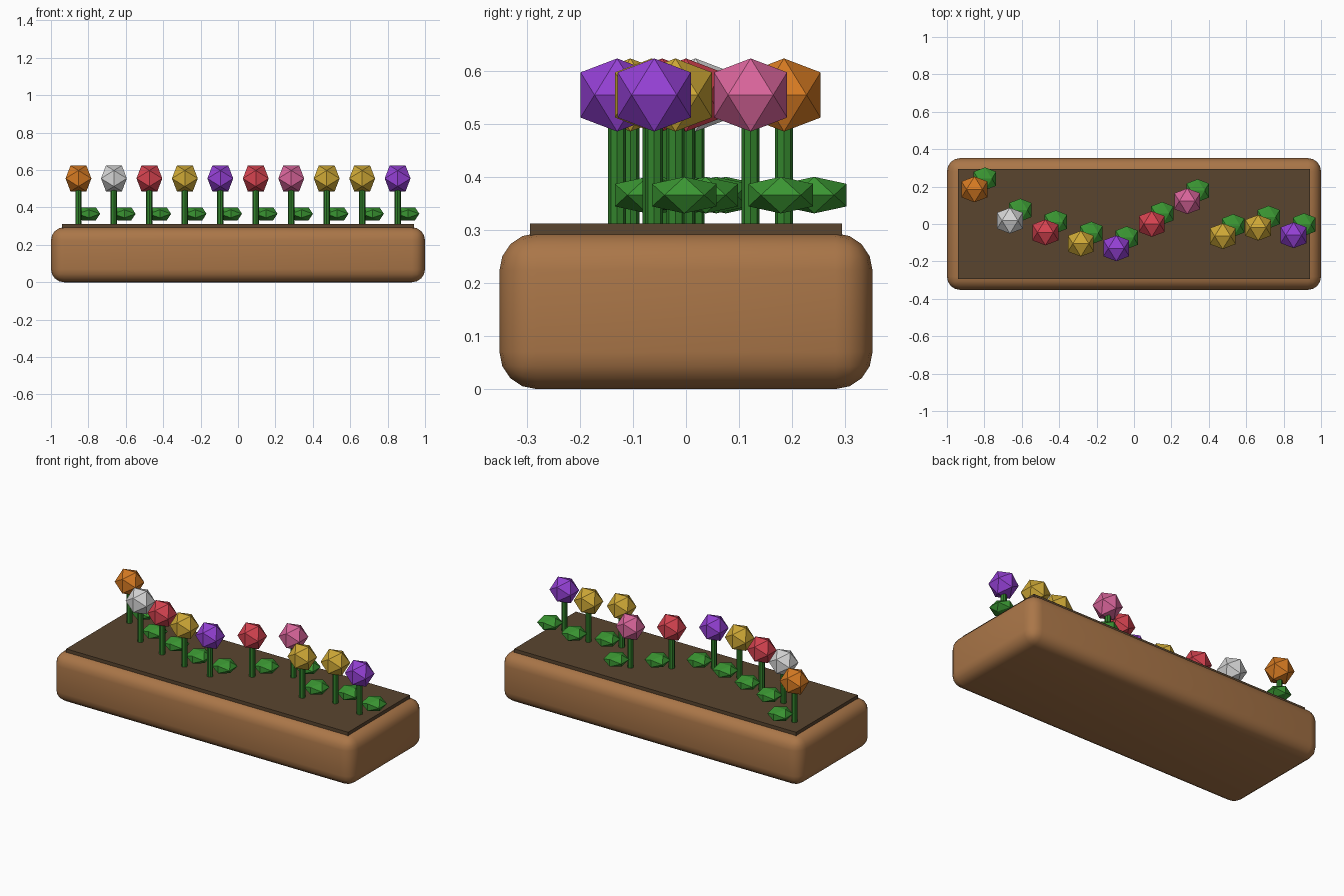
import bpy
import bmesh
import math
from mathutils import Vector

cube = bpy.data.objects.get("Cube")
if cube:
    bpy.data.objects.remove(cube, do_unlink=True)


def material(name, hex_code):
    channels = [int(hex_code[i:i + 2], 16) / 255 for i in (0, 2, 4)]
    linear = [c / 12.92 if c < 0.04045 else ((c + 0.055) / 1.055) ** 2.4 for c in channels]
    mat = bpy.data.materials.new(name)
    mat.use_nodes = True
    mat.diffuse_color = (*linear, 1)
    bsdf = mat.node_tree.nodes["Principled BSDF"]
    bsdf.inputs["Base Color"].default_value = (*linear, 1)
    bsdf.inputs["Roughness"].default_value = 0.8
    return mat


WOOD = material("warm wood", "aa7648")
SOIL = material("dark soil", "5a452f")
STEM = material("stem green", "32832c")
LEAF = material("leaf green", "3a9632")
PETALS = {
    "orange": material("orange petals", "d67a22"),
    "white": material("white petals", "d6d6d6"),
    "red": material("red petals", "d64350"),
    "yellow": material("yellow petals", "cfa936"),
    "purple": material("purple petals", "9440d4"),
    "pink": material("pink petals", "d9659b"),
}


def add_box(name, size, bottom, mat):
    bpy.ops.mesh.primitive_cube_add(size=1, location=(0, 0, bottom + size[2] / 2))
    obj = bpy.context.object
    obj.name = name
    obj.scale = size
    bpy.ops.object.transform_apply(location=False, rotation=False, scale=True)
    obj.data.materials.append(mat)
    return obj


def icosahedron_mesh(name, half_size, mat):
    """Twenty flat faces with a level edge at the top; half_size is the reach per axis."""
    bm = bmesh.new()
    short = (math.sqrt(5) - 1) / 2
    for a in (-1, 1):
        for b in (-short, short):
            for corner in ((b, 0, a), (0, a, b), (a, b, 0)):
                bm.verts.new([c * h for c, h in zip(corner, half_size)])
    bmesh.ops.convex_hull(bm, input=bm.verts)
    bmesh.ops.recalc_face_normals(bm, faces=bm.faces)
    mesh = bpy.data.meshes.new(name)
    bm.to_mesh(mesh)
    bm.free()
    mesh.materials.append(mat)
    return mesh


def place(name, mesh, location):
    obj = bpy.data.objects.new(name, mesh)
    obj.location = location
    bpy.context.collection.objects.link(obj)
    return obj


# Rounded wooden planter
planter = add_box("planter", (2, 0.704, 0.294), 0, WOOD)
bevel = planter.modifiers.new("rounded_edges", "BEVEL")
bevel.width = 0.07
bevel.segments = 4
bpy.ops.object.modifier_apply(modifier=bevel.name)
bpy.ops.object.shade_smooth_by_angle(angle=math.radians(40))

# Soil slab rising just above the rim
add_box("soil", (1.88, 0.588, 0.06), 0.252, SOIL)

# Row of flowers along the planter, each with one leaf
bloom_meshes = {c: icosahedron_mesh(c + "_bloom", (0.069,) * 3, m) for c, m in PETALS.items()}
leaf_mesh = icosahedron_mesh("leaf", (0.06, 0.061, 0.0345), LEAF)
FLOWERS = [
    ("orange", 0.185), ("white", 0.018), ("red", -0.045), ("yellow", -0.105),
    ("purple", -0.13), ("red", 0.0), ("pink", 0.122), ("yellow", -0.065),
    ("yellow", -0.02), ("purple", -0.06),
]
for i, (colour, y) in enumerate(FLOWERS):
    x = -0.853 + 0.1896 * i
    bpy.ops.mesh.primitive_cylinder_add(vertices=8, radius=0.017, depth=0.25,
                                        location=(x, y, 0.415))
    stem = bpy.context.object
    stem.name = f"stem_{i + 1}"
    stem.data.materials.append(STEM)
    base = Vector((x, y, 0))
    place(f"bloom_{i + 1}", bloom_meshes[colour], base + Vector((0, 0, 0.555)))
    place(f"leaf_{i + 1}", leaf_mesh, base + Vector((0.056, 0.057, 0.366)))
